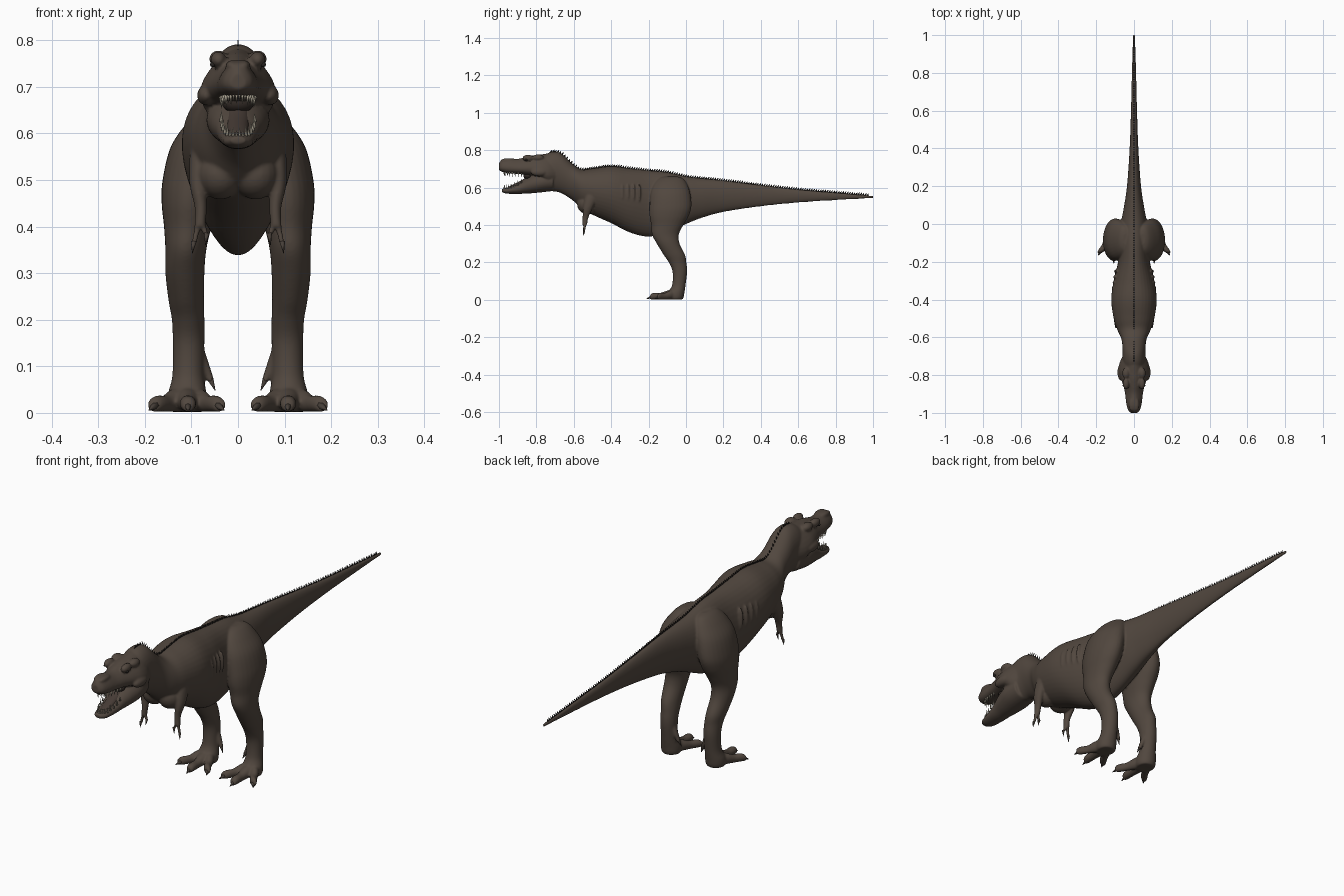
import bpy, bmesh
from math import cos, sin, tau, pi
from mathutils import Matrix, Vector

if "Cube" in bpy.data.objects:
    bpy.data.objects.remove(bpy.data.objects["Cube"])


def material(name, *rgb):
    mat = bpy.data.materials.new(name)
    mat.use_nodes = True
    mat.diffuse_color = (*rgb, 1)
    shader = next(n for n in mat.node_tree.nodes if n.type == "BSDF_PRINCIPLED")
    shader.inputs["Base Color"].default_value = (*rgb, 1)
    shader.inputs["Roughness"].default_value = 0.7
    return mat


skin = material("brown skin", .083, .063, .049)
dark = material("dark spine", .02, .017, .015)
horn = material("brown claw", .062, .049, .04)
ivory = material("ivory tooth", .4, .36, .28)
flesh = material("mouth flesh", .06, .043, .035)
gullet = material("dark throat", .03, .022, .018)


def smooth(stations, steps=5):
    """Catmull-Rom interpolation of every value in a list of stations."""
    out, last = [], len(stations) - 1
    for i in range(last):
        four = [stations[min(max(i + k, 0), last)] for k in (-1, 0, 1, 2)]
        for k in range(steps):
            t = k / steps
            out.append(tuple(
                (2*b + (c - a)*t + (2*a - 5*b + 4*c - d)*t**2 + (3*b - a - 3*c + d)*t**3) / 2
                for a, b, c, d in zip(*four)))
    return out + [stations[last]]


def loft(bm, stations, axis="z", egg=0, mirrored=True, sides=28):
    """Rings of (position, x centre, other centre, x radius, other radius)."""
    for side in (1, -1) if mirrored else (1,):
        rings = []
        for t, u, v, ru, rv in smooth(stations):
            ring = []
            for k in range(sides):
                c, s = cos(tau * k / sides), sin(tau * k / sides)
                x, w = side * (u + ru * c * (1 - egg * s)), v + rv * s
                ring.append(bm.verts.new((x, t, w) if axis == "y" else (x, w, t)))
            rings.append(ring)
        for low, high in zip(rings, rings[1:]):
            for k in range(sides):
                n = (k + 1) % sides
                bm.faces.new((low[k], low[n], high[n], high[k]))
        bm.faces.new(rings[0])
        bm.faces.new(rings[-1])


def profile(rows):
    """Turn (y, top, bottom, half width) rows into centred stations."""
    return [(y, 0, (a + b) / 2, w, (a - b) / 2) for y, a, b, w in rows]


def value_at(stations, y, pick):
    """Read a lofted shape at one y position."""
    return pick(min(smooth(stations, 20), key=lambda s: abs(s[0] - y)))


def top(s):
    return s[2] + s[4]


def bottom(s):
    return s[2] - s[4]


def ball(bm, centre, size, mirrored=True):
    for side in (1, -1) if mirrored else (1,):
        place = Matrix.Translation((side * centre[0], *centre[1:])) @ Matrix.Diagonal((*size, 1))
        bmesh.ops.create_uvsphere(bm, u_segments=20, v_segments=12, radius=1, matrix=place)


def cone(bm, base, tip, radius):
    base, tip = Vector(base), Vector(tip)
    turn = (tip - base).to_track_quat("Z", "Y").to_matrix().to_4x4()
    bmesh.ops.create_cone(bm, cap_ends=True, segments=8, radius1=radius, radius2=radius * .1,
                          depth=(tip - base).length,
                          matrix=Matrix.Translation((base + tip) / 2) @ turn)


def finish(name, bm, mat):
    bmesh.ops.recalc_face_normals(bm, faces=bm.faces)
    mesh = bpy.data.meshes.new(name)
    bm.to_mesh(mesh)
    bm.free()
    mesh.materials.append(mat)
    for face in mesh.polygons:
        face.use_smooth = True
    obj = bpy.data.objects.new(name, mesh)
    bpy.context.collection.objects.link(obj)
    return obj


# Torso, neck and tail
trunk = profile([
    (1, .556, .544, .006), (.8, .573, .533, .011), (.6, .59, .52, .016), (.4, .613, .5, .023),
    (.2, .638, .47, .037), (.08, .65, .437, .055), (0, .66, .405, .07), (-.1, .682, .362, .078),
    (-.2, .692, .338, .084), (-.3, .703, .36, .107), (-.4, .714, .41, .12), (-.5, .702, .455, .107),
    (-.56, .697, .49, .088), (-.61, .73, .535, .066), (-.67, .784, .572, .06),
    (-.72, .79, .582, .06), (-.77, .77, .6, .055)])
body = bmesh.new()
loft(body, trunk, "y", -.1, False, 40)

# Soft breast muscles and faint ribs
ball(body, (.038, -.525, .512), (.05, .058, .054))
for i in range(4):
    ball(body, (.093 + .004 * i, -.25 - .03 * i, .57), (.013, .009, .05))

# Skull with brow, snout and cheek bumps
skull = profile([
    (-1, .73, .695, .016), (-.985, .75, .685, .03), (-.95, .758, .676, .039),
    (-.9, .754, .673, .045), (-.86, .763, .668, .053), (-.82, .772, .66, .066),
    (-.78, .777, .645, .076), (-.74, .782, .62, .074), (-.7, .78, .62, .058)])
loft(body, skull, "y", .35, False)
ball(body, (.042, -.845, .758), (.017, .03, .018))
ball(body, (.042, -.79, .76), (.02, .03, .018))
ball(body, (.013, -.955, .745), (.014, .035, .012))
ball(body, (.068, -.785, .682), (.02, .045, .022))

# Lower jaw
jaw = profile([
    (-.985, .594, .577, .016), (-.96, .599, .568, .031), (-.9, .62, .566, .041),
    (-.86, .647, .568, .049), (-.82, .668, .57, .06), (-.77, .682, .575, .068),
    (-.71, .69, .582, .062)])
loft(body, jaw, "y", 0, False)

# Legs from hip to heel
loft(body, [
    (.66, .045, -.08, .015, .03), (.65, .05, -.08, .032, .062), (.62, .062, -.083, .05, .088),
    (.57, .083, -.083, .062, .106), (.5, .1, -.083, .062, .112), (.45, .105, -.09, .059, .105),
    (.4, .108, -.1, .051, .086), (.35, .112, -.11, .044, .072), (.3, .114, -.095, .042, .061),
    (.24, .111, -.062, .038, .057), (.2, .107, -.045, .035, .047), (.15, .106, -.033, .034, .039),
    (.08, .107, -.038, .034, .036), (.04, .109, -.052, .042, .044), (.015, .109, -.055, .042, .043),
    (.002, .109, -.055, .036, .037)])

# Toes and their claws
claws = bmesh.new()
for tip_x, tip_y in ((.03, -.177), (.107, -.21), (.191, -.167)):
    def along(f):
        return -.045 + (tip_y + .045) * f, .109 + (tip_x - .109) * f
    toe = [(*along(f), r + .002, r, r)
           for f, r in ((0, .03), (.3, .025), (.55, .018), (.75, .018), (.86, .015), (.9, .007))]
    loft(body, toe, "y", sides=16)
    for side in (1, -1):
        (back, x), (front, end) = along(.8), along(1)
        cone(claws, (side * x, back, .018), (side * end, front, .006), .011)

# Raised inner toe
loft(body, [(.14, .085, -.03, .012, .014), (.1, .07, -.03, .01, .012),
            (.065, .057, -.033, .008, .008)], sides=12)
for side in (1, -1):
    cone(claws, (side * .059, -.033, .072), (side * .049, -.038, .048), .007)

# Arms with two fingers each
loft(body, [(.59, .08, -.5, .016, .025), (.55, .084, -.505, .02, .034), (.49, .086, -.525, .018, .026),
            (.44, .08, -.537, .013, .016), (.4, .082, -.542, .012, .013)], sides=16)
for end_x, end_z in ((.095, .362), (.067, .38)):
    loft(body, [(.42, .082, -.54, .008, .009), (.395, .08 + (end_x - .08) / 2, -.542, .007, .008),
                (end_z, end_x, -.545, .006, .006)], sides=12)
    for side in (1, -1):
        cone(claws, (side * end_x, -.545, end_z + .006),
             (side * (end_x + .003), -.548, end_z - .02), .006)

# Fuse the overlapping forms into one soft skin
body_object = finish("body", body, skin)
fuse = body_object.modifiers.new("fuse", "REMESH")
fuse.mode = "VOXEL"
fuse.voxel_size = .004
fuse.use_smooth_shade = True
soften = body_object.modifiers.new("soften", "SMOOTH")
soften.factor = .5
soften.iterations = 9
finish("claws", claws, horn)

# Row of small flat spines down the back
spines = bmesh.new()
for i in range(142):
    y = -.72 + i * .012
    place = (Matrix.Translation((0, y, value_at(trunk, y, top) + .003))
             @ Matrix.Rotation(-.5, 4, "X") @ Matrix.Diagonal((.3, 1, 1, 1)))
    bmesh.ops.create_cone(spines, cap_ends=True, segments=6, radius1=.007, radius2=.001,
                          depth=.018, matrix=place)
finish("back_spines", spines, dark)

# Teeth around both jaws
for name, shape, edge, way, count in (("upper_teeth", skull, bottom, -1, 18),
                                      ("lower_teeth", jaw, top, 1, 16)):
    teeth = bmesh.new()
    for i in range(count):
        a = pi * (i + .5) / count
        x, y = .037 * cos(a), -.87 - .103 * sin(a)
        z = value_at(shape, y, edge)
        cone(teeth, (x, y, z - way * .008), (x * .95, y, z + way * (.011 + .006 * (i % 2))), .004)
    finish(name, teeth, ivory)

# Tongue and throat
tongue = bmesh.new()
loft(tongue, profile([(-.95, .604, .59, .012), (-.93, .614, .59, .02), (-.88, .639, .6, .024),
                      (-.845, .662, .62, .024)]), "y", 0, False, 20)
finish("tongue", tongue, flesh)
throat = bmesh.new()
ball(throat, (0, -.845, .664), (.034, .025, .02), False)
finish("throat", throat, gullet)

# Eyes
eyes = bmesh.new()
ball(eyes, (.054, -.855, .748), (.006, .007, .006))
finish("eyes", eyes, dark)
